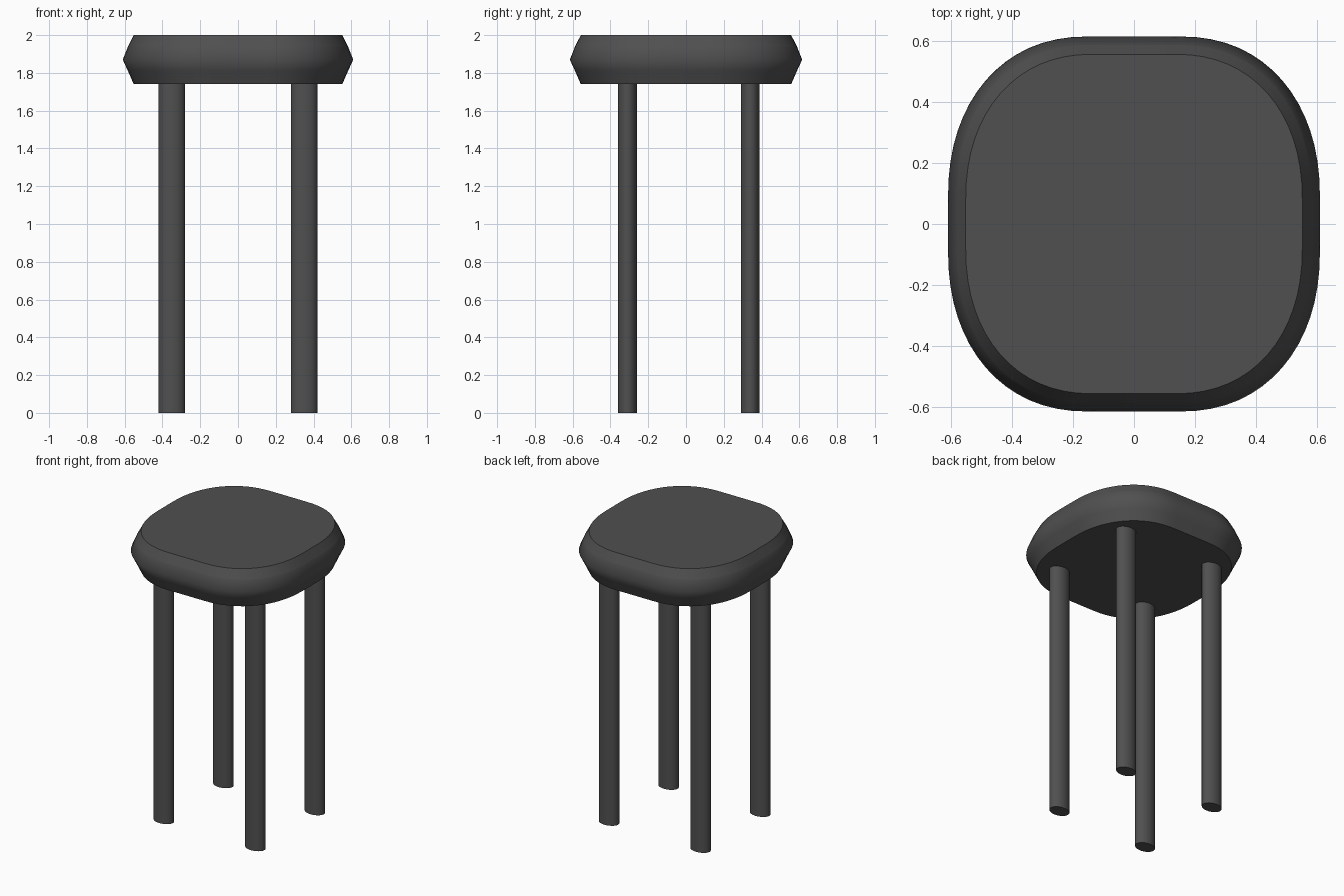
import bpy, bmesh
from math import sin, cos, pi, copysign

if "Cube" in bpy.data.objects:
    bpy.data.objects.remove(bpy.data.objects["Cube"])

dark = bpy.data.materials.new("dark_grey")
dark.diffuse_color = (0.08, 0.08, 0.08, 1)
dark.use_nodes = True
dark.node_tree.nodes["Principled BSDF"].inputs["Base Color"].default_value = dark.diffuse_color


def loft(name, outline, profile, centre=(0, 0), sharp=()):
    """Stack scaled copies of an outline; profile rows are (scale, z)."""
    bm = bmesh.new()
    rings = [[bm.verts.new((centre[0] + x * s, centre[1] + y * s, z)) for x, y in outline]
             for s, z in profile]
    n = len(outline)
    for a, b in zip(rings, rings[1:]):
        for i in range(n):
            j = (i + 1) % n
            bm.faces.new((a[i], a[j], b[j], b[i])).smooth = True
    bm.faces.new(rings[0][::-1])
    bm.faces.new(rings[-1])
    # crisp lines around the chosen rings
    for r in sharp:
        for i in range(n):
            bm.edges.get((rings[r][i], rings[r][(i + 1) % n])).smooth = False
    mesh = bpy.data.meshes.new(name)
    bm.to_mesh(mesh)
    bm.free()
    mesh.materials.append(dark)
    obj = bpy.data.objects.new(name, mesh)
    bpy.context.collection.objects.link(obj)
    return obj


def soft_square(hx, hy, flat_x, flat_y, power=2.2, steps=16):
    """Rounded square with short straight sides and large soft corners."""
    pts = []
    for q in range(4):
        for k in range(steps + 1):
            a = q * pi / 2 + k / steps * pi / 2
            c, s = cos(a), sin(a)
            mid = (q + 0.5) * pi / 2
            x = copysign(flat_x, cos(mid)) + (hx - flat_x) * copysign(abs(c) ** (2 / power), c)
            y = copysign(flat_y, sin(mid)) + (hy - flat_y) * copysign(abs(s) ** (2 / power), s)
            pts.append((x, y))
    return pts


# seat: cushion with a ridge around the middle and seams above and below it
seat_profile = [(0.905, 1.74), (0.955, 1.81), (1.0, 1.87), (0.955, 1.94), (0.905, 2.0)]
loft("seat", soft_square(0.61, 0.615, 0.15, 0.085), seat_profile, sharp=(0, 1, 3, 4))

# four oval legs
oval = [(0.07 * cos(i * pi / 16), 0.05 * sin(i * pi / 16)) for i in range(32)]
for side, x in (("left", -0.35), ("right", 0.35)):
    for end, y in (("front", -0.31), ("back", 0.34)):
        loft(f"{end}_{side}_leg", oval, [(1, 0), (1, 1.745)], (x, y), sharp=(0, 1))
